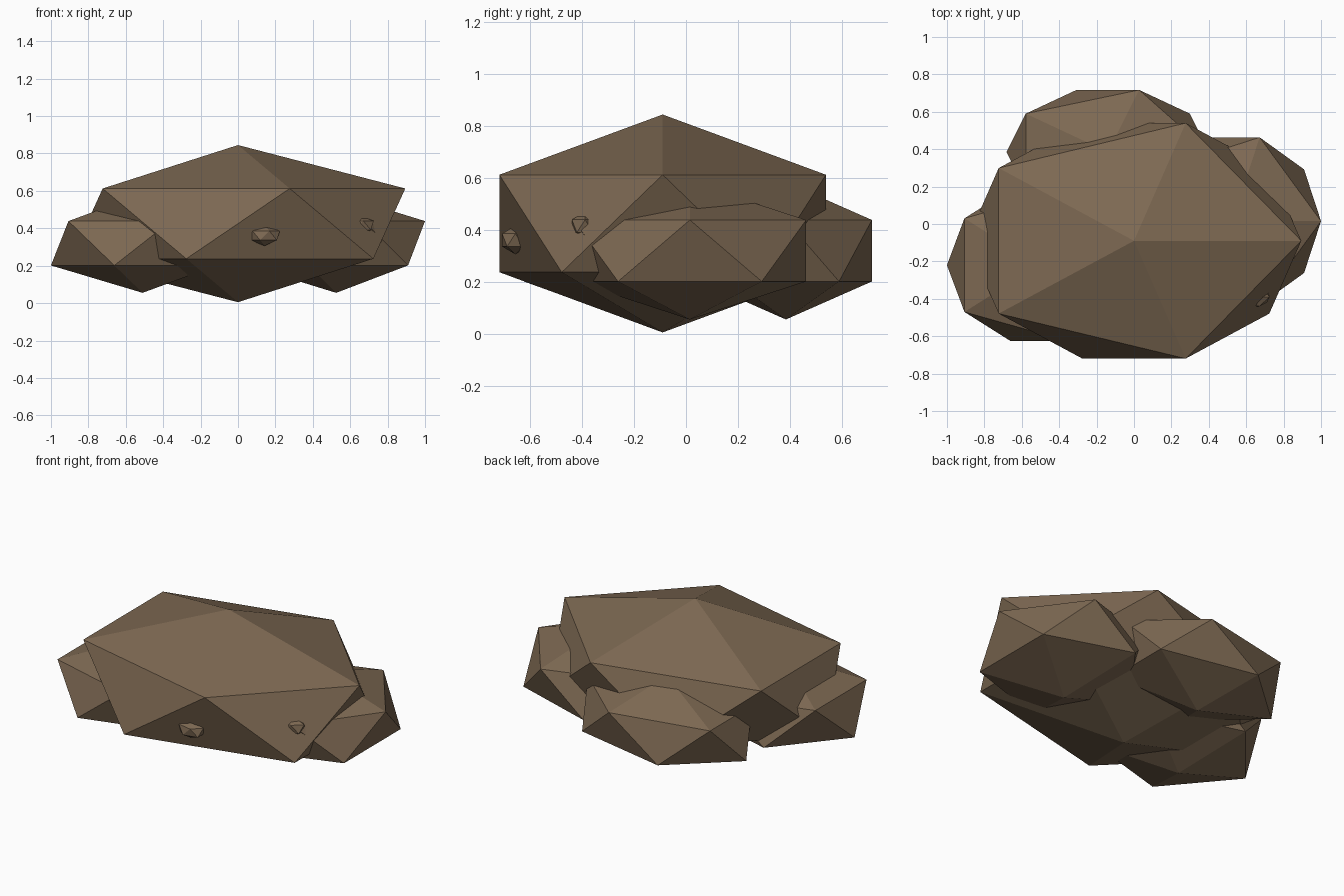
import bpy

cube = bpy.data.objects.get("Cube")
if cube:
    bpy.data.objects.remove(cube, do_unlink=True)

# Single brown stone colour
stone = bpy.data.materials.new("brown_stone")
stone.use_nodes = True
colour = (0.205, 0.14, 0.085, 1.0)
stone.diffuse_color = colour
bsdf = stone.node_tree.nodes["Principled BSDF"]
bsdf.inputs["Base Color"].default_value = colour
bsdf.inputs["Roughness"].default_value = 0.9


def rock(name, centre, radii):
    """Flat-faced twenty-sided boulder, stretched along each axis."""
    bpy.ops.mesh.primitive_ico_sphere_add(subdivisions=1, radius=1, location=centre)
    obj = bpy.context.object
    obj.name = name
    obj.scale = radii
    bpy.ops.object.transform_apply(location=False, rotation=False, scale=True)
    bpy.ops.object.shade_flat()
    obj.data.materials.append(stone)
    return obj


# Large central boulder
rock("main_boulder", (0, -0.09, 0.425), (1.0, 0.74, 0.42))

# Three smaller boulders sunk into its sides
rock("right_boulder", (-0.51, -0.22, 0.32), (0.548, 0.476, 0.265))
rock("left_boulder", (0.525, 0.015, 0.32), (0.531, 0.527, 0.265))
rock("back_boulder", (-0.14, 0.385, 0.32), (0.606, 0.39, 0.265))

# Pebbles half buried in the front faces
rock("front_pebble", (0.143, -0.658, 0.361), (0.09, 0.06, 0.055))
rock("left_pebble", (0.645, -0.389, 0.415), (0.09, 0.06, 0.055))
